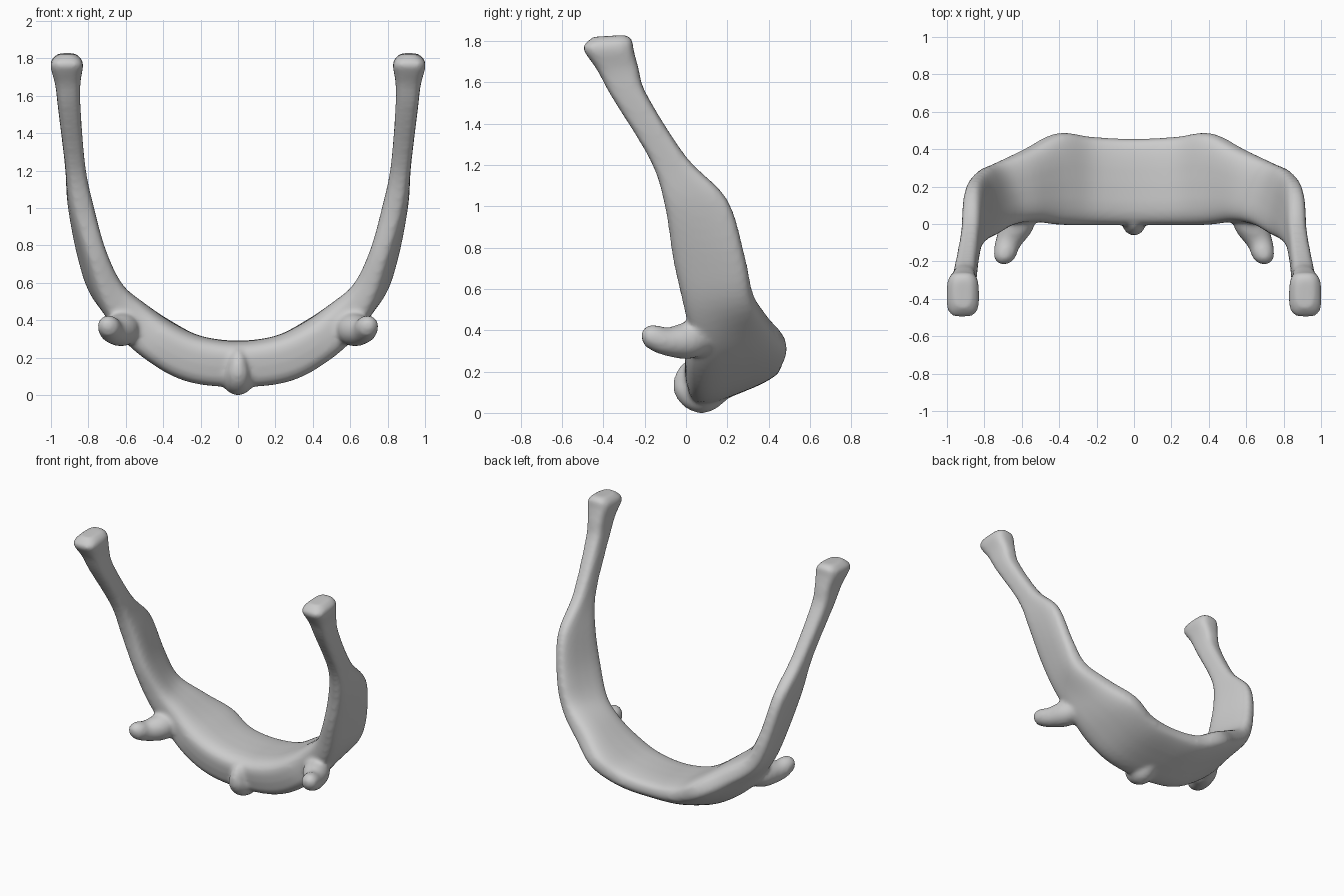
import bpy, bmesh, math
from mathutils import Vector as V

if "Cube" in bpy.data.objects:
    bpy.data.objects.remove(bpy.data.objects["Cube"])

# half-arch stations: front edge xyz, back edge xyz, front thickness, back thickness
HALF = [
    (0.00, 0.00, 0.145, 0.00, 0.455, 0.235, 0.29, 0.12),
    (0.24, 0.00, 0.175, 0.22, 0.465, 0.255, 0.30, 0.13),
    (0.42, 0.00, 0.265, 0.40, 0.485, 0.34, 0.28, 0.15),
    (0.565, 0.015, 0.39, 0.57, 0.40, 0.445, 0.25, 0.15),
    (0.665, -0.01, 0.54, 0.74, 0.325, 0.56, 0.18, 0.13),
    (0.75, -0.06, 0.75, 0.82, 0.285, 0.75, 0.14, 0.11),
    (0.825, -0.10, 1.00, 0.87, 0.20, 1.03, 0.14, 0.10),
    (0.865, -0.17, 1.22, 0.88, 0.00, 1.24, 0.11, 0.10),
    (0.90, -0.365, 1.54, 0.905, -0.19, 1.54, 0.12, 0.12),
    (0.91, -0.43, 1.66, 0.91, -0.23, 1.67, 0.14, 0.13),
    (0.915, -0.495, 1.755, 0.915, -0.255, 1.765, 0.18, 0.17),
    (0.915, -0.485, 1.79, 0.915, -0.26, 1.805, 0.16, 0.15),
    (0.915, -0.45, 1.82, 0.915, -0.29, 1.83, 0.09, 0.09),
]


def catmull(rows, steps):
    out = []
    for i in range(len(rows) - 1):
        q = [rows[max(0, min(len(rows) - 1, i + k))] for k in (-1, 0, 1, 2)]
        for s in range(steps):
            t = s / steps
            out.append([0.5 * (2 * b + (c - a) * t + (2 * a - 5 * b + 4 * c - d) * t * t
                        + (3 * b - a - 3 * c + d) * t ** 3) for a, b, c, d in zip(*q)])
    return out + [list(rows[-1])]


def loft(bm, rings):
    vs = [[bm.verts.new(p) for p in r] for r in rings]
    n = len(vs[0])
    for a, b in zip(vs, vs[1:]):
        for i in range(n):
            j = (i + 1) % n
            bm.faces.new((a[i], a[j], b[j], b[i]))
    bm.faces.new(vs[0][::-1])
    bm.faces.new(vs[-1])


def power(v, e):
    return math.copysign(abs(v) ** e, v)


def tube(bm, rows, sides=16):
    rows = catmull(rows, 5)
    pts = [V(r[:3]) for r in rows]
    rings = []
    for i, r in enumerate(rows):
        t = (pts[min(i + 1, len(pts) - 1)] - pts[max(i - 1, 0)]).normalized()
        q = t.to_track_quat('Z', 'X')
        rings.append([pts[i] + q @ V((math.cos(a), math.sin(a), 0)) * r[3]
                      for a in (2 * math.pi * k / sides for k in range(sides))])
    loft(bm, rings)


bm = bmesh.new()

# curved blade-like arch with both arms
mirrored = [(-r[0], r[1], r[2], -r[3], *r[4:]) for r in HALF[:0:-1]]
rows = catmull(mirrored + HALF, 5)
mids = [(V(r[:3]) + V(r[3:6])) / 2 for r in rows]
rings = []
for i, r in enumerate(rows):
    f, b = V(r[:3]), V(r[3:6])
    tan = mids[min(i + 1, len(mids) - 1)] - mids[max(i - 1, 0)]
    nrm = tan.cross(b - f).normalized()
    ring = []
    for k in range(28):
        a = 2 * math.pi * k / 28
        w = 0.5 + 0.5 * power(math.cos(a), 0.6)
        thick = r[6] + (r[7] - r[6]) * w
        ring.append(f.lerp(b, w) + nrm * power(math.sin(a), 0.6) * thick / 2)
    rings.append(ring)
loft(bm, rings)

# forward pegs at the corners
for s in (-1, 1):
    tube(bm, [(s * 0.575, 0.11, 0.375, 0.07), (s * 0.62, 0.01, 0.35, 0.09),
              (s * 0.67, -0.09, 0.345, 0.07), (s * 0.69, -0.155, 0.365, 0.062),
              (s * 0.70, -0.19, 0.375, 0.05), (s * 0.704, -0.215, 0.378, 0.02)])

# central keel wrapping under the front
tube(bm, [(0, 0.04, 0.25, 0.02), (0, 0.0, 0.20, 0.04), (0, -0.005, 0.13, 0.06),
          (0, 0.04, 0.085, 0.075), (0, 0.10, 0.09, 0.085), (0, 0.22, 0.15, 0.05)])

bmesh.ops.recalc_face_normals(bm, faces=bm.faces)
mesh = bpy.data.meshes.new("bone_arch")
bm.to_mesh(mesh)
bm.free()
bone = bpy.data.objects.new("bone_arch", mesh)
bpy.context.collection.objects.link(bone)

# fuse the parts and soften the joins
rm = bone.modifiers.new("fuse", 'REMESH')
rm.mode = 'VOXEL'
rm.voxel_size = 0.014
rm.use_smooth_shade = True
sm = bone.modifiers.new("soften", 'SMOOTH')
sm.factor = 0.5
sm.iterations = 8
